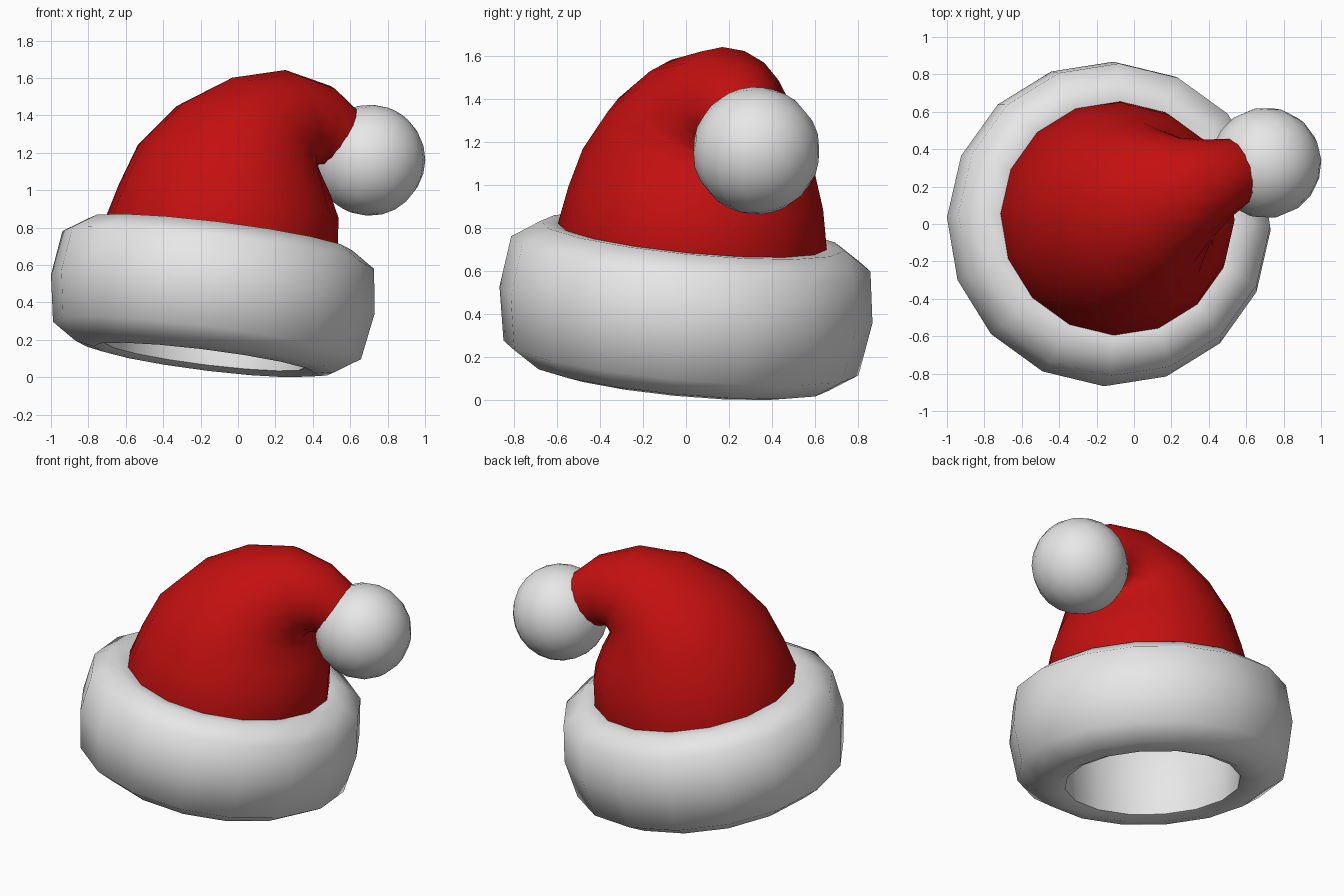
import bpy, bmesh, math
from mathutils import Vector

if "Cube" in bpy.data.objects:
    bpy.data.objects.remove(bpy.data.objects["Cube"])

SIDES = 16
TURN = math.radians(-2)


def material(name, rgb):
    m = bpy.data.materials.new(name)
    m.diffuse_color = (*rgb, 1)
    m.use_nodes = True
    m.node_tree.nodes["Principled BSDF"].inputs["Base Color"].default_value = m.diffuse_color
    return m


def ring_points(center, tilt, azimuth, radius, wide=1.0):
    """Ring of points; its axis leans by tilt degrees towards azimuth."""
    t, a = math.radians(tilt), math.radians(azimuth)
    u = Vector((math.cos(a), math.sin(a), 0))
    v = Vector((-math.sin(a), math.cos(a), 0))
    along = u * math.cos(t) - Vector((0, 0, math.sin(t)))
    pts = []
    for i in range(SIDES):
        ang = math.tau * i / SIDES + TURN - a
        pts.append(Vector(center) + along * radius * math.cos(ang)
                   + v * radius * wide * math.sin(ang))
    return pts


def loft(name, rings, mat, closed=False, cap_end=False, angle=180):
    bm = bmesh.new()
    vs = [[bm.verts.new(p) for p in r] for r in rings]
    pairs = list(zip(vs, vs[1:])) + ([(vs[-1], vs[0])] if closed else [])
    for a, b in pairs:
        for i in range(SIDES):
            j = (i + 1) % SIDES
            bm.faces.new((a[i], a[j], b[j], b[i]))
    if cap_end:
        bm.faces.new(vs[-1])
    bmesh.ops.recalc_face_normals(bm, faces=bm.faces)
    mesh = bpy.data.meshes.new(name)
    bm.to_mesh(mesh)
    bm.free()
    mesh.materials.append(mat)
    ob = bpy.data.objects.new(name, mesh)
    bpy.context.collection.objects.link(ob)
    finish(ob, angle)


def finish(ob, angle):
    bpy.ops.object.select_all(action='DESELECT')
    ob.select_set(True)
    bpy.context.view_layer.objects.active = ob
    bpy.ops.object.shade_smooth_by_angle(angle=math.radians(angle))


red = material("red_felt", (0.55, 0.005, 0.005))
white = material("white_fur", (0.8, 0.8, 0.8))

# Tilted fur band, lathed from (radius, height along axis)
axis = Vector((0.123, 0.093, 0.988)).normalized()
middle = Vector((-0.135, 0.0, 0.443))
profile = [(0.54, -0.33), (0.60, -0.355), (0.70, -0.335), (0.83, -0.25),
           (0.872, 0.0), (0.84, 0.24), (0.71, 0.325), (0.60, 0.32), (0.54, 0.28)]
loft("fur_band", [ring_points(middle + axis * h, 8.9, 37, r) for r, h in profile],
     white, closed=True, angle=60)

# Floppy cone: centre, tilt, azimuth, radius, sideways stretch
sections = [
    ((-0.11, 0.02, 0.62), 8.9, 37, 0.61, 1.0),
    ((-0.09, 0.03, 0.765), 8.9, 37, 0.628, 1.0),
    ((-0.05, 0.045, 0.94), 10, 28, 0.595, 1.0),
    ((-0.02, 0.06, 1.11), 16, 22, 0.53, 1.03),
    ((0.06, 0.09, 1.265), 28, 20, 0.425, 1.1),
    ((0.18, 0.14, 1.36), 47, 20, 0.33, 1.15),
    ((0.33, 0.20, 1.39), 72, 20, 0.265, 1.05),
    ((0.46, 0.25, 1.345), 100, 20, 0.215, 1.0),
    ((0.54, 0.28, 1.27), 125, 20, 0.185, 1.0),
    ((0.62, 0.30, 1.21), 128, 20, 0.15, 1.0),
]
loft("hat_cone", [ring_points(*s) for s in sections], red, cap_end=True)

# Pompom at the tip
bpy.ops.mesh.primitive_uv_sphere_add(segments=16, ring_count=12, radius=0.297,
                                     location=(0.705, 0.327, 1.16),
                                     rotation=(0.3, 0.5, 0.2))
pompom = bpy.context.object
pompom.name = "pompom"
pompom.data.materials.append(white)
finish(pompom, 180)
